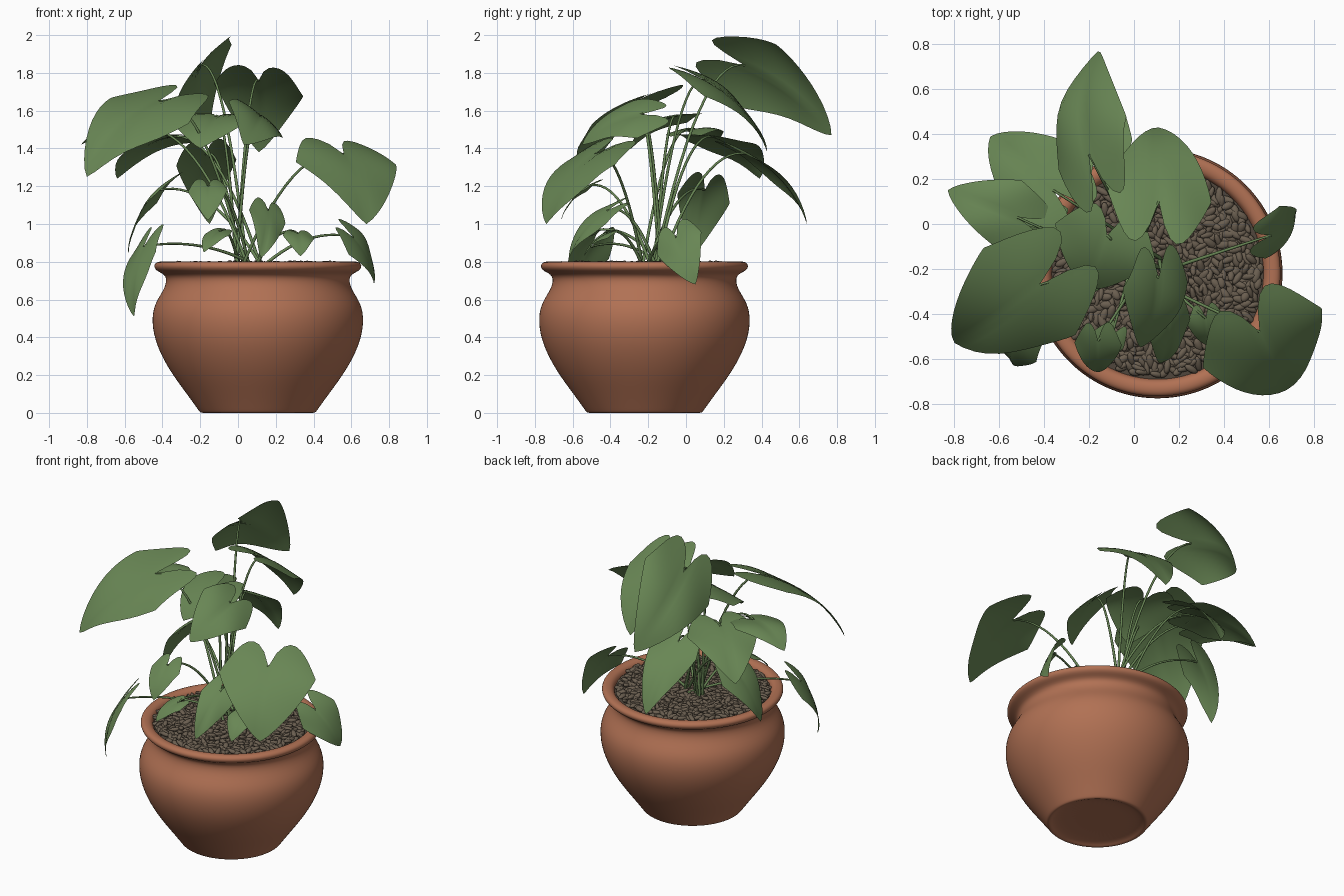
import bpy, bmesh, math, random
from mathutils import Vector, Matrix

random.seed(4)
cube = bpy.data.objects.get("Cube")
if cube:
    bpy.data.objects.remove(cube, do_unlink=True)

POT_X, POT_Y = 0.105, -0.22


def material(name, rgb):
    m = bpy.data.materials.new(name)
    m.use_nodes = True
    m.diffuse_color = (*rgb, 1)
    m.node_tree.nodes["Principled BSDF"].inputs["Base Color"].default_value = (*rgb, 1)
    return m


GREEN = material("leaf green", (0.14, 0.24, 0.09))
CLAY = material("terracotta", (0.44, 0.165, 0.088))
STONE = material("pebble brown", (0.145, 0.113, 0.08))
SOIL = material("dark soil", (0.08, 0.062, 0.045))


def add_mesh(name, bm, mat):
    mesh = bpy.data.meshes.new(name)
    bm.to_mesh(mesh)
    bm.free()
    mesh.materials.append(mat)
    for face in mesh.polygons:
        face.use_smooth = True
    obj = bpy.data.objects.new(name, mesh)
    bpy.context.collection.objects.link(obj)
    return obj


# Pot: turned profile with a recessed foot, a rounded rim and a short inner wall
def build_pot():
    profile = [(0, .02), (.26, .02), (.285, 0), (.305, 0), (.315, .015), (.38, .105),
               (.47, .225), (.54, .36), (.565, .48), (.55, .58), (.49, .66), (.48, .73),
               (.54, .75), (.555, .78), (.535, .803), (.49, .8), (.47, .77), (.47, .72)]
    bm = bmesh.new()
    verts = [bm.verts.new((r, 0, z)) for r, z in profile]
    edges = [bm.edges.new(pair) for pair in zip(verts, verts[1:])]
    bmesh.ops.spin(bm, geom=verts + edges, cent=(0, 0, 0), axis=(0, 0, 1),
                   angle=math.tau, steps=48)
    bmesh.ops.remove_doubles(bm, verts=bm.verts, dist=1e-4)
    bmesh.ops.recalc_face_normals(bm, faces=bm.faces)
    pot = add_mesh("pot", bm, CLAY)
    pot.location = (POT_X, POT_Y, 0)
    pot.modifiers.new("round", "SUBSURF").levels = 2


# Soil disc and the pebbles that cover it
def build_ground():
    bm = bmesh.new()
    bmesh.ops.create_circle(bm, cap_ends=True, segments=48, radius=0.475)
    add_mesh("soil", bm, SOIL).location = (POT_X, POT_Y, 0.765)
    bm = bmesh.new()
    count = 900
    golden_angle = math.pi * (3 - math.sqrt(5))
    for i in range(count):
        radius = 0.455 * math.sqrt((i + 0.5) / count)
        angle = i * golden_angle
        place = Matrix.Translation((POT_X + radius * math.cos(angle),
                                    POT_Y + radius * math.sin(angle),
                                    random.uniform(0.768, 0.788)))
        turn = (Matrix.Rotation(random.uniform(0, math.tau), 4, "Z")
                @ Matrix.Rotation(random.uniform(-0.5, 0.5), 4, "Y"))
        size = Matrix.Diagonal((random.uniform(.028, .042), random.uniform(.012, .019), .013, 1))
        bmesh.ops.create_icosphere(bm, subdivisions=2, radius=1, matrix=place @ turn @ size)
    add_mesh("pebbles", bm, STONE)


# Heart-shaped leaf: columns run from the lobed back edge to the pointed front edge
def build_leaf(name, joint, tip, width, roll):
    base = Vector(joint)
    forward = Vector(tip) - base
    length = forward.length
    level = forward.cross(Vector((0, 0, 1))).normalized()
    side = Matrix.Rotation(-math.radians(roll), 3, forward) @ level
    normal = side.cross(forward).normalized()
    cols, rows = 24, 12
    phase = random.uniform(0, math.tau)
    bm = bmesh.new()
    grid = []
    for i in range(cols + 1):
        u = math.sin((i / cols - 0.5) * math.pi)
        a = min(abs(u), 1)
        back = -0.36 * math.sin(math.pi * a ** 0.8) + 0.12 * a ** 3
        front = 0.12 + 0.88 * (1 - a ** 1.3) ** 0.85
        column = []
        for j in range(rows + 1):
            t = back + (front - back) * j / rows
            arch = 0.4 * t * (1 - t)
            fold = 0.05 * a - 0.11 * a * a
            ripple = 0.035 * a * math.sin(5 * t + 2 * u + phase)
            point = (base + forward * t + side * (u * width / 2)
                     + normal * (arch + fold + ripple) * length)
            column.append(bm.verts.new(point))
        grid.append(column)
    for c, d in zip(grid, grid[1:]):
        for j in range(rows):
            bm.faces.new((c[j], d[j], d[j + 1], c[j + 1]))
    bmesh.ops.remove_doubles(bm, verts=bm.verts, dist=1e-5)
    add_mesh(name, bm, GREEN)


# Stalk: arches from the middle of the soil to the leaf joint
def add_stalk(curve, joint):
    end = Vector(joint)
    spread = [random.uniform(-.07, .07) for axis in "xy"]
    root = Vector((0.06 + spread[0], -0.17 + spread[1], .77))
    mid = root.lerp(end, 0.5)
    mid.z = end.z + 0.06
    steps = 14
    spline = curve.splines.new("POLY")
    spline.points.add(steps)
    for k, point in enumerate(spline.points):
        t = k / steps
        p = root * (1 - t) ** 2 + mid * 2 * t * (1 - t) + end * t * t
        point.co = (*p, 1)
        point.radius = 1.2 - 0.5 * t
    spline.use_smooth = True


# Leaf name, stalk joint, tip, width, roll in degrees
UPPER_LEAVES = [
    ("top_back_leaf", (-.2, .31, 1.84), (-.16, .77, 1.47), .5, 52),
    ("upper_back_leaf", (.11, .1, 1.76), (.11, .43, 1.38), .48, -8),
    ("back_right_leaf", (-.36, .15, 1.46), (-.64, .39, 1.24), .44, 0),
    ("big_right_leaf", (-.42, -.27, 1.65), (-.8, -.53, 1.25), .58, 18),
    ("outer_right_leaf", (-.52, .03, 1.5), (-.83, .15, 1.42), .32, 0),
    ("centre_leaf", (-.12, -.05, 1.57), (-.2, -.29, 1.4), .47, 0),
    ("front_centre_leaf", (.11, -.24, 1.58), (.03, -.55, 1.42), .35, 38),
    ("big_left_leaf", (.56, -.48, 1.37), (.68, -.74, 1), .59, 5),
]
LOWER_LEAVES = [
    ("low_left_leaf", (.61, -.05, .93), (.72, .05, .68), .27, -57),
    ("low_right_leaf", (-.5, -.5, .88), (-.55, -.6, .51), .25, -27),
    ("side_right_leaf", (-.42, .1, 1.18), (-.58, .04, .84), .28, -19),
    ("low_back_leaf", (-.17, .33, 1.37), (-.15, .64, 1), .32, 11),
    ("front_heart_leaf", (-.16, -.52, 1.2), (-.16, -.66, 1.02), .21, 0),
    ("front_oval_leaf", (.16, -.42, 1.07), (.12, -.62, .82), .21, 32),
    ("small_front_leaf", (.32, -.42, .95), (.33, -.54, .83), .17, 5),
    ("tiny_front_leaf", (-.1, -.5, .96), (-.18, -.61, .85), .15, 9),
]

build_pot()
build_ground()
stems = bpy.data.curves.new("stems", "CURVE")
stems.dimensions = "3D"
stems.bevel_depth = 0.0075
stems.bevel_resolution = 2
stems.materials.append(GREEN)
bpy.context.collection.objects.link(bpy.data.objects.new("stems", stems))
for leaf_name, joint, tip, width, roll in UPPER_LEAVES + LOWER_LEAVES:
    build_leaf(leaf_name, joint, tip, width, roll)
    add_stalk(stems, joint)
